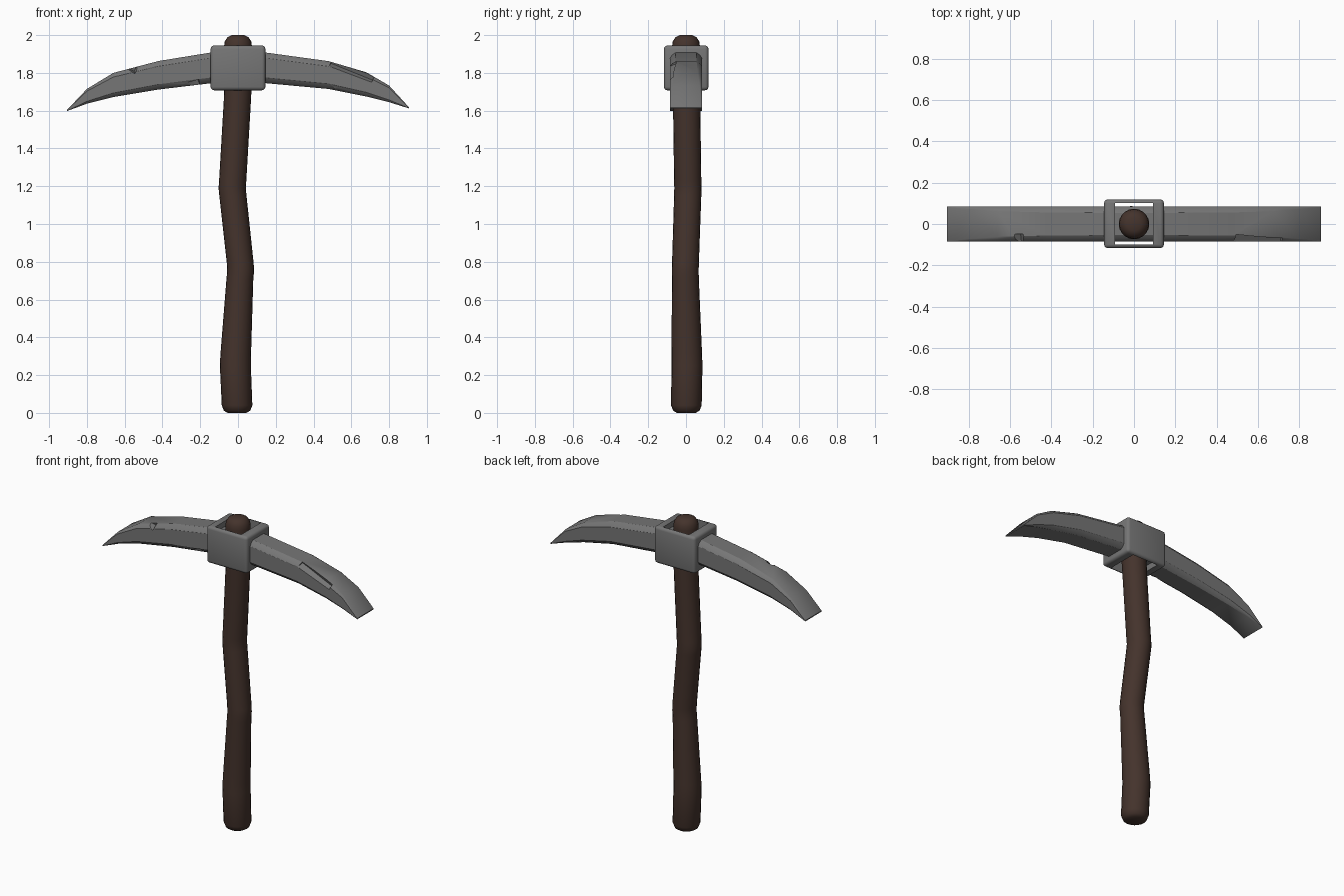
import bpy, bmesh, math
from mathutils import Matrix, Vector

if "Cube" in bpy.data.objects:
    bpy.data.objects.remove(bpy.data.objects["Cube"])


def material(name, rgb):
    m = bpy.data.materials.new(name)
    m.diffuse_color = (*rgb, 1)
    m.use_nodes = True
    m.node_tree.nodes["Principled BSDF"].inputs["Base Color"].default_value = m.diffuse_color
    return m


wood = material("dark brown wood", (0.058, 0.033, 0.025))
steel = material("grey steel", (0.18, 0.18, 0.18))


def finish(name, bm, mat, angle=40):
    bmesh.ops.recalc_face_normals(bm, faces=bm.faces)
    me = bpy.data.meshes.new(name)
    bm.to_mesh(me)
    bm.free()
    me.materials.append(mat)
    ob = bpy.data.objects.new(name, me)
    bpy.context.collection.objects.link(ob)
    smooth(ob, angle)
    return ob


def smooth(ob, angle):
    bpy.ops.object.select_all(action='DESELECT')
    ob.select_set(True)
    bpy.context.view_layer.objects.active = ob
    bpy.ops.object.shade_smooth_by_angle(angle=math.radians(angle))


def loft(rings):
    bm = bmesh.new()
    rows = [[bm.verts.new(p) for p in r] for r in rings]
    n = len(rows[0])
    for a, b in zip(rows, rows[1:]):
        for i in range(n):
            j = (i + 1) % n
            bm.faces.new((a[i], a[j], b[j], b[i]))
    bm.faces.new(rows[0])
    bm.faces.new(rows[-1])
    return bm


# Crooked wooden handle: x, y, z, radius
path = [(-.005, .002, 0, .05), (-.005, .002, .012, .07), (-.005, .002, .04, .081),
        (-.014, .005, .25, .082), (-.012, .004, .31, .081),
        (.01, -.003, .71, .071), (.014, -.004, .75, .071), (.012, -.003, .79, .071),
        (-.027, .009, 1.15, .072), (-.031, .010, 1.19, .072), (-.028, .009, 1.23, .072),
        (-.003, .003, 1.66, .072), (0, 0, 1.75, .073), (0, 0, 1.94, .074),
        (0, 0, 1.967, .070), (0, 0, 1.988, .056), (0, 0, 2.0, .034)]
N = 20
finish("handle", loft([[(x + r * math.cos(2 * math.pi * i / N),
                         y + r * math.sin(2 * math.pi * i / N), z) for i in range(N)]
                       for x, y, z, r in path]), wood, 60)

# Curved pick head: x, bottom z, top z, chamfer
stations = [(-.905, 1.598, 1.604, .001), (-.80, 1.637, 1.715, .012),
            (-.66, 1.672, 1.80, .022), (-.42, 1.712, 1.863, .028),
            (-.13, 1.747, 1.91, .030), (.13, 1.747, 1.91, .030),
            (.48, 1.715, 1.862, .028), (.68, 1.675, 1.803, .022),
            (.80, 1.645, 1.733, .012), (.905, 1.612, 1.618, .001)]
W = .084


def section(x, b, t, c):
    k = c * .4
    pts = [(-W + c, b), (W - c, b), (W - k, b + k), (W, b + c),
           (W, t - c), (W - k, t - k), (W - c, t), (-W + c, t),
           (-W + k, t - k), (-W, t - c), (-W, b + c), (-W + k, b + k)]
    return [(x, y, z) for y, z in pts]


head = finish("pick_head", loft([section(*s) for s in stations]), steel)

# Chips knocked out of the front edges: centre, size, rotation in degrees
chips = [((-.565, -.092, 1.845), (.08, .07, .07), (20, 25, 15)),
         ((-.25, -.090, 1.722), (.11, .06, .05), (15, -20, 10)),
         ((.61, -.093, 1.83), (.24, .05, .08), (25, 22, -3)),
         ((.47, -.095, 1.705), (.10, .05, .04), (30, 10, 8))]
bm = bmesh.new()
for loc, size, rot in chips:
    r = Matrix.Identity(4)
    for a, axis in zip(rot, "XYZ"):
        r = Matrix.Rotation(math.radians(a), 4, axis) @ r
    bmesh.ops.create_cube(bm, size=1, matrix=Matrix.Translation(loc) @ r @ Matrix.Diagonal((*size, 1)))
cutter = finish("chip_cutter", bm, steel)
cutter.hide_render = True
mod = head.modifiers.new("chips", 'BOOLEAN')
mod.operation, mod.object, mod.solver = 'DIFFERENCE', cutter, 'EXACT'
dg = bpy.context.evaluated_depsgraph_get()
head.data = bpy.data.meshes.new_from_object(head.evaluated_get(dg))
head.modifiers.clear()
bpy.data.objects.remove(cutter)
smooth(head, 32)

# Square collar, an open sleeve around the handle
bm = bmesh.new()


def square(hx, hy, z):
    return [bm.verts.new((sx * hx, sy * hy + .001, z))
            for sx, sy in ((-1, -1), (1, -1), (1, 1), (-1, 1))]


lo, hi = 1.708, 1.945
loops = [square(.145, .118, lo), square(.145, .118, hi), square(.092, .100, hi), square(.092, .100, lo)]
for k in range(4):
    a, b = loops[k], loops[(k + 1) % 4]
    for i in range(4):
        j = (i + 1) % 4
        bm.faces.new((a[i], a[j], b[j], b[i]))
outer = set(loops[0] + loops[1])
corners = [e for e in bm.edges if e.verts[0] in outer and e.verts[1] in outer]
bmesh.ops.bevel(bm, geom=corners, offset=.024, offset_type='OFFSET', segments=3,
                profile=.5, affect='EDGES', clamp_overlap=True)
finish("collar", bm, steel)
